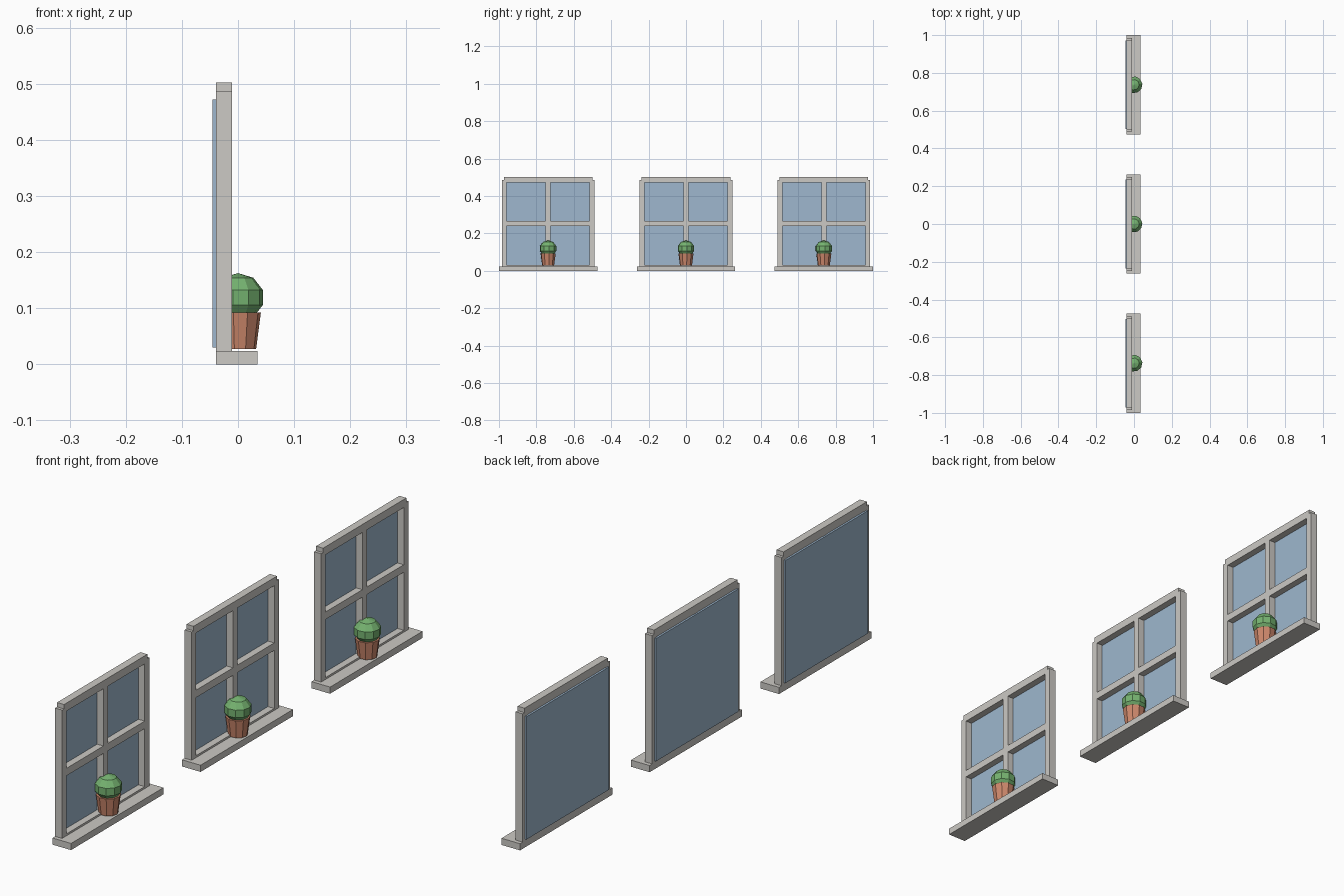
import bpy, bmesh, math
from mathutils import Matrix

if "Cube" in bpy.data.objects:
    bpy.data.objects.remove(bpy.data.objects["Cube"])


def material(name, rgb):
    """Flat colour from display (sRGB) values."""
    m = bpy.data.materials.new(name)
    m.diffuse_color = [((c + 0.055) / 1.055) ** 2.4 for c in rgb] + [1]
    m.use_nodes = True
    m.node_tree.nodes["Principled BSDF"].inputs["Base Color"].default_value = m.diffuse_color
    return m


STONE = material("pale_stone", (0.80, 0.79, 0.77))
GLASS = material("blue_glass", (0.62, 0.72, 0.81))
CLAY = material("terracotta", (0.80, 0.53, 0.42))
LEAF = material("leaf_green", (0.46, 0.70, 0.44))


def finish(name, bm, mat):
    me = bpy.data.meshes.new(name)
    bm.to_mesh(me)
    bm.free()
    me.materials.append(mat)
    ob = bpy.data.objects.new(name, me)
    bpy.context.collection.objects.link(ob)


def boxes(name, mat, spans):
    """One object made of boxes given as (x0, x1, y0, y1, z0, z1)."""
    bm = bmesh.new()
    for x0, x1, y0, y1, z0, z1 in spans:
        bmesh.ops.create_cube(bm, size=1, matrix=Matrix.Translation(
            ((x0 + x1) / 2, (y0 + y1) / 2, (z0 + z1) / 2))
            @ Matrix.Diagonal((x1 - x0, y1 - y0, z1 - z0, 1)))
    finish(name, bm, mat)


BACK, FRONT, PANE = -0.039, -0.011, -0.036
SIDES = 10
TURN = Matrix.Rotation(math.radians(-11.5), 4, 'Z')

for i, c in enumerate((-0.737, 0.0, 0.737), 1):
    # frame: two stiles, narrower header, low bottom rail
    boxes(f"window_frame_{i}", STONE, [
        (BACK, FRONT, c - 0.248, c - 0.222, 0.02, 0.486),
        (BACK, FRONT, c + 0.222, c + 0.248, 0.02, 0.486),
        (BACK, FRONT, c - 0.237, c + 0.237, 0.473, 0.502),
        (BACK, FRONT, c - 0.23, c + 0.23, 0.02, 0.031)])
    # crossing glazing bars
    boxes(f"glazing_bars_{i}", STONE, [
        (BACK, FRONT, c - 0.013, c + 0.013, 0.025, 0.48),
        (BACK, FRONT, c - 0.225, c + 0.225, 0.240, 0.267)])
    boxes(f"window_sill_{i}", STONE, [
        (BACK, 0.035, c - 0.263, c + 0.263, 0, 0.024)])
    # glass sheet set into the back of the frame
    boxes(f"glass_pane_{i}", GLASS, [
        (-0.045, PANE, c - 0.235, c + 0.235, 0.03, 0.472)])

    # tapered pot
    bm = bmesh.new()
    bmesh.ops.create_cone(bm, cap_ends=True, segments=SIDES, radius1=0.0325,
                          radius2=0.041, depth=0.065,
                          matrix=Matrix.Translation((0, c, 0.0595)) @ TURN)
    finish(f"plant_pot_{i}", bm, CLAY)

    # round low-poly shrub
    bm = bmesh.new()
    bmesh.ops.create_uvsphere(bm, u_segments=SIDES, v_segments=5, radius=1,
                              matrix=Matrix.Translation((0, c, 0.119)) @ TURN
                              @ Matrix.Diagonal((0.0468, 0.0468, 0.0435, 1)))
    finish(f"shrub_{i}", bm, LEAF)
